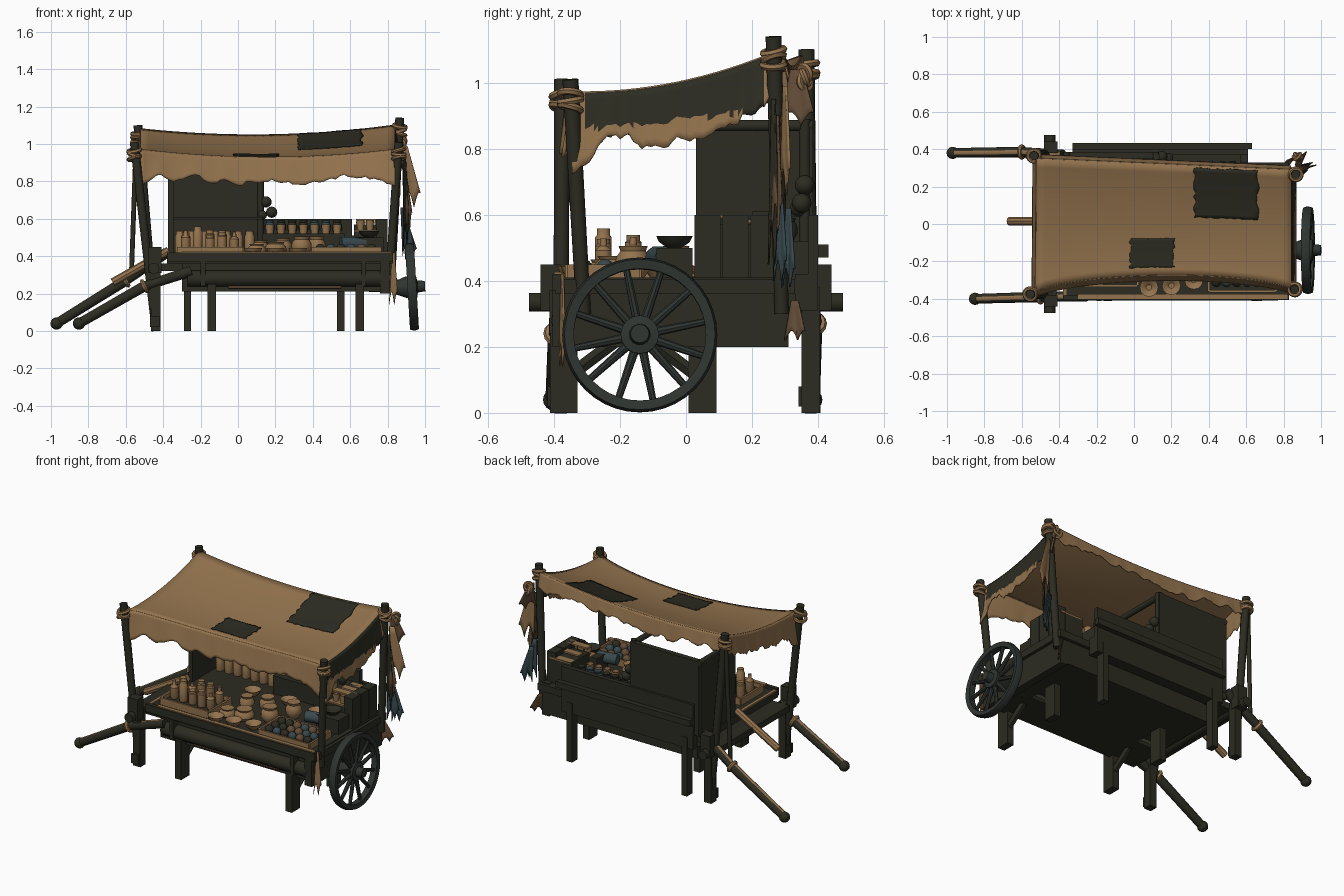
import bpy, math, random
from math import sin, cos, pi
from mathutils import Vector

random.seed(4)
old = bpy.data.objects.get("Cube")
if old:
    bpy.data.objects.remove(old)


def colour(name, r, g, b):
    m = bpy.data.materials.new(name)
    m.use_nodes = True
    m.diffuse_color = (r, g, b, 1)
    node = m.node_tree.nodes["Principled BSDF"]
    node.inputs["Base Color"].default_value = (r, g, b, 1)
    node.inputs["Roughness"].default_value = 0.9
    return m


DARK = colour("dark_wood", .025, .025, .016)
TAN = colour("tan_cloth", .29, .17, .075)
BLUE = colour("blue_cloth", .04, .066, .074)
RUST = colour("torn_brown", .12, .07, .037)
GREY = colour("weathered_wheel", .028, .035, .03)


def add(name, verts, faces, *mats):
    me = bpy.data.meshes.new(name)
    me.from_pydata([tuple(v) for v in verts], [], faces)
    for m in mats:
        me.materials.append(m)
    me.update()
    me.shade_smooth()
    me.set_sharp_from_angle(angle=math.radians(40))
    ob = bpy.data.objects.new(name, me)
    bpy.context.collection.objects.link(ob)
    return ob


def box(name, xs, ys, zs, mat):
    verts = [(x, y, z) for x in xs for y in ys for z in zs]
    faces = [(0, 1, 3, 2), (4, 6, 7, 5), (0, 4, 5, 1), (2, 3, 7, 6), (0, 2, 6, 4), (1, 5, 7, 3)]
    return add(name, verts, faces, mat)


def lathe(name, profile, loc, mat, axis=(0, 0, 1), n=12, closed=False):
    """Turn a (radius, height) profile about an axis through loc."""
    turn = Vector(axis).to_track_quat('Z', 'Y')
    verts = [Vector(loc) + turn @ Vector((r * cos(2 * pi * i / n), r * sin(2 * pi * i / n), h))
             for r, h in profile for i in range(n)]
    rows = len(profile)
    faces = []
    for k in range(rows if closed else rows - 1):
        a, b = k * n, (k + 1) % rows * n
        faces += [(a + i, a + (i + 1) % n, b + (i + 1) % n, b + i) for i in range(n)]
    if not closed:
        faces += [tuple(reversed(range(n))), tuple(range((rows - 1) * n, rows * n))]
    return add(name, verts, faces, mat)


def rod(name, p, q, r, mat, n=10, taper=1):
    p, q = Vector(p), Vector(q)
    return lathe(name, [(r, 0), (r * taper, (q - p).length)], p, mat, q - p, n)


def ball(name, loc, r, mat):
    arc = [(max(r * sin(pi * k / 8), r * .05), -r * cos(pi * k / 8)) for k in range(9)]
    return lathe(name, arc, loc, mat)


def ring(name, loc, r, t, mat, axis=(0, 0, 1)):
    loop = [(r + t * cos(pi * k / 3), t * sin(pi * k / 3)) for k in range(6)]
    return lathe(name, loop, loc, mat, axis, 14, True)


def sheet(name, f, nu, nv, mat, thick=.008, second=None, rule=None):
    """Grid of f(u, v) with thickness; faces meeting the rule take the second colour."""
    verts = [f(i / nu, j / nv) for j in range(nv + 1) for i in range(nu + 1)]
    w = nu + 1
    faces = [(j * w + i, j * w + i + 1, (j + 1) * w + i + 1, (j + 1) * w + i)
             for j in range(nv) for i in range(nu)]
    ob = add(name, verts, faces, mat, second or mat)
    if rule:
        for p in ob.data.polygons:
            p.material_index = int(rule(p.center))
    mod = ob.modifiers.new("thickness", 'SOLIDIFY')
    mod.thickness = thick
    mod.offset = 0
    return ob


# Canopy: a slung sheet between four corner points
FR, FL = Vector((-.525, -.36, .97)), Vector((.84, -.345, .97))
BR, BL = Vector((-.52, .35, 1.08)), Vector((.84, .29, 1.1))


def canopy(u, v):
    p = FR.lerp(FL, u).lerp(BR.lerp(BL, u), v)
    across, along = 4 * u * (1 - u), 4 * v * (1 - v)
    p.z -= .042 * across + .036 * along
    p.y += .08 * max(across, 0) ** .7 * (1 - v) ** 2
    return p


sheet("canopy_top", canopy, 30, 16, TAN)


def flap(name, edge, out, depth, n=60, second=None, rule=None):
    drop, value = [], 0
    for i in range(n + 1):
        value = .7 * value + random.uniform(-.014, .014)
        drop.append(depth(i / n) + value + .006 * sin(i * .9))

    def f(u, v):
        return edge(u) + Vector(out) * v + Vector((0, 0, -drop[round(u * n)] * v))
    sheet(name, f, n, 8, TAN, .006, second, rule)


flap("canopy_front_flap", lambda u: canopy(u, 0), (0, -.03, 0),
     lambda u: .13 + .08 * (2 * u - 1) ** 8)
flap("canopy_back_flap", lambda u: canopy(u, 1), (0, .02, 0), lambda u: .09)
flap("canopy_left_flap", lambda u: canopy(1, u), (.025, 0, 0),
     lambda u: .12 + .14 * max(0, 1 - 6 * u) + .05 * sin(pi * u), 48, DARK,
     lambda c: -.31 < c.y < .24 and c.z > .89 + .1 * c.y)
flap("canopy_right_flap", lambda u: canopy(0, u), (-.02, 0, 0),
     lambda u: .12 + .1 * max(0, 1 - 5 * u), 48)


# Sewn patches lying on the canopy
def patch(name, us, vs):
    def f(a, b):
        jitter = random.uniform(-.006, .006)
        u, v = us[0] + (us[1] - us[0]) * a, vs[0] + (vs[1] - vs[0]) * b
        return canopy(u + jitter * (a in (0, 1)), v + jitter * (b in (0, 1))) + Vector((0, 0, .007))
    sheet(name, f, 16, 14, DARK, .005)


patch("large_patch", (.62, .87), (.56, .98))
patch("small_patch", (.37, .54), (.08, .36))

# Corner posts with rope bindings
posts = {"front_right": ((-.44, -.38, 0), (-.555, -.375, 1.01)),
         "front_left": ((.81, -.31, .3), (.86, -.35, 1.01)),
         "back_right": ((-.44, .38, 0), (-.535, .365, 1.1)),
         "back_left": ((.82, .29, .3), (.865, .265, 1.14))}
for name, (foot, top) in posts.items():
    rod(name + "_post", foot, top, .022, DARK, 10, 1.1)
    for k in range(3):
        tilt = (random.uniform(-.3, .3), random.uniform(-.3, .3), 1)
        ring(name + "_rope", Vector(top) - Vector((0, 0, .045 + .02 * k)), .032, .011, TAN, tilt)
rod("slim_pole", (-.57, .36, .3), (-.545, .37, 1), .013, DARK)
for side in (-1, 1):
    y = .38 * side
    box("post_foot", (-.465, -.415), (y - .025, y + .028), (0, .36), DARK)
    box("foot_bracket", (-.47, -.42), (y - .04, y - .025), (.02, .08), DARK)
    box("axle_block", (-.48, -.41), sorted((side * .38, side * .44)), (.31, .45), DARK)
rod("cross_bar", (-.45, -.475, .335), (-.45, .475, .335), .03, DARK)

# Cart body
box("body", (-.3, .78), (-.36, .31), (.21, .37), DARK)
box("body_end_panel", (.76, .81), (-.405, .31), (.2, .41), DARK)
box("counter", (-.38, .83), (-.395, .33), (.36, .405), DARK)
box("counter_front_rim", (-.38, .83), (-.405, -.38), (.37, .42), DARK)
box("counter_rim_edge", (-.3, .82), (-.4, -.375), (.42, .426), TAN)
box("counter_end_edge", (-.38, -.36), (-.38, .02), (.405, .412), TAN)
box("lower_tray", (-.5, -.26), (-.34, .36), (.32, .36), DARK)
rod("cloth_roll", (-.27, -.365, .28), (.77, -.365, .28), .045, DARK)
rod("cloth_roll_trim", (-.05, -.375, .235), (.55, -.375, .235), .008, RUST)
for x in (-.2, .66):
    box("front_strap", (x, x + .025), (-.413, -.35), (.24, .37), DARK)

# Legs with inward braces under the body
for x in (-.14, .65):
    for y, inward in ((-.37, 1), (.05, -1)):
        box("leg", (x - .023, x + .023), (y - .042, y + .042), (0, .25), DARK)
        rod("leg_brace", (x, y, .1), (x, y + inward * .16, .22), .022, DARK, 6)
for x in (-.27, .55):
    box("back_leg", (x - .02, x + .02), (.35, .405), (0, .38), DARK)

# Back boards and tall cabinet
box("back_board", (-.33, .61), (.33, .4), (.31, .42), DARK)
box("back_upper_board", (-.33, .61), (.37, .4), (.42, .6), DARK)
box("back_beam", (-.33, .63), (.4, .432), (.47, .51), DARK)
box("tall_back", (-.36, .13), (.35, .385), (.4, .88), DARK)
box("tall_side", (-.375, -.345), (.03, .38), (.36, .88), DARK)
box("inner_shelf", (-.35, .13), (.2, .36), (.595, .61), DARK)
rod("cabinet_top_beam", (.115, .03, .87), (.115, .385, .87), .018, DARK)
rod("cabinet_corner_post", (.12, .36, .4), (.12, .36, .89), .018, DARK)
rod("side_top_beam", (-.36, .03, .87), (-.36, .385, .87), .018, DARK)
box("cup_shelf", (.13, .57), (.17, .37), (.405, .52), DARK)
for x, y, z, r in ((.15, .36, .69, .03), (.18, .35, .635, .03), (.13, .34, .62, .025)):
    ball("hanging_gourd", (x, y, z), r, DARK)

# Upright crate at the left end
for k in range(3):
    y = .025 + .085 * k
    box("crate_board", (.74, .8), (y, y + .08), (.4, .6), DARK)
    box("crate_slat", (.63, .78), (y + .04, y + .085), (.59 - .015 * k, .6 - .015 * k), TAN)
box("crate_body", (.62, .75), (.1, .28), (.4, .57), DARK)
box("crate_plate", (.62, .79), (.03, .1), (.53, .54), TAN)

# Spoked wheel, leaning slightly
lean = Vector((1, 0, .06)).normalized()
hub = Vector((.93, -.14, .236))
lathe("wheel_rim", [(.2, -.02), (.228, -.024), (.235, 0), (.228, .024), (.2, .02)],
      hub, GREY, lean, 40, True)
lathe("wheel_hub", [(.035, -.09), (.058, -.03), (.058, .025), (.032, .03), (.028, .07)],
      hub, GREY, lean, 16)
frame = lean.to_track_quat('Z', 'Y')
for k in range(12):
    a = pi * k / 6 + .2
    d = frame @ Vector((cos(a), sin(a), 0))
    rod("wheel_spoke", hub + d * .04, hub + d * .21, .014, GREY, 8, .75)
rod("axle", (.7, -.14, .236), (.9, -.14, .236), .03, DARK)

# Pull handles with worn tops and knobs
for name, path in (("front_handle", ((-.25, -.385, .32), (-.5, -.39, .24), (-.85, -.4, .04))),
                   ("back_handle", ((-.38, .37, .42), (-.6, .385, .27), (-.97, .38, .04)))):
    for p, q in zip(path, path[1:]):
        arm = rod(name, p, q, .028, DARK, 16, .92)
        arm.data.materials.append(TAN)
        for face in arm.data.polygons:
            face.material_index = int(face.normal.z > .8)
    ball(name + "_knob", path[-1], .033, DARK)
    ring(name + "_rope", path[1], .03, .012, TAN, (1, 0, .5))
rod("middle_shaft", (-.37, .015, .43), (-.67, .015, .26), .022, TAN, 8)


# Hanging torn cloth by the left posts
def rag(name, mat, top, length, wide_x, wide_y, sway=.03):
    def f(u, v):
        spread = (u - .5) * (.5 + v)
        fall = length * v * (1 - .25 * abs(sin(5 * u)))
        return Vector(top) + Vector((sway * v + wide_x * spread, wide_y * spread, -fall))
    sheet(name, f, 8, 6, mat, .006)


rag("torn_cloth", RUST, (.87, .335, 1.04), .17, .03, .07)
rag("tan_strip", TAN, (.89, .3, .99), .33, .06, .02, .04)
rag("rust_strip", RUST, (.885, .275, .9), .35, .02, .02)
rag("dark_strip", DARK, (.89, .265, .95), .5, .02, .02, .01)
rag("blue_strip", BLUE, (.88, .285, .66), .26, .04, .025)
rag("blue_strip_outer", BLUE, (.885, .31, .62), .24, .04, .025, .04)
rag("low_rag", RUST, (.81, .33, .34), .12, .03, .04)
rag("front_rag", TAN, (.83, -.375, .42), .28, .03, .01, 0)
for k in range(3):
    ring("left_post_knot", (.875, .36, 1.03 - .015 * k), .022, .01, TAN, (k - 1, 1, .4))

# Goods on the counter
BOTTLE = ((.8, 0), (1, .1), (1, .65), (.45, .78), (.4, 1))
JAR = ((.9, 0), (1, .1), (1, .8), (.8, .85), (.8, 1))
POT = ((.55, 0), (1, .35), (.95, .65), (.7, .85), (.8, 1), (.6, .97), (.2, .99))
BOWL = ((.4, 0), (.85, .5), (1, 1), (.88, .95), (.3, .3))
CUP = ((.8, 0), (1, 1), (.85, 1), (.7, .15))


def ware(name, shape, x, y, z, r, h, mat):
    lathe(name, [(a * r, b * h) for a, b in shape], (x, y, z), mat)


def tray(name, xs, ys, z, mat):
    box(name, xs, ys, (z, z + .02), DARK)
    for y in ys:
        box(name + "_side", xs, (y - .006, y + .006), (z, z + .045), mat)
    for x in xs:
        box(name + "_end", (x - .006, x + .006), ys, (z, z + .045), mat)


tray("bottle_tray", (-.32, .02), (-.33, -.1), .405, TAN)
for i in range(5):
    for j in range(2):
        ware("bottle", random.choice((BOTTLE, JAR)), -.28 + .065 * i, -.25 + .09 * j, .425, .025,
             random.uniform(.08, .14), TAN)
for x, y, r, h in ((.1, -.25, .05, .06), (.2, -.22, .06, .07), (.12, -.08, .045, .08),
                   (.34, -.16, .055, .1), (.24, -.04, .05, .09), (.42, -.03, .05, .1)):
    ware("pot", POT, x, y, .405, r, h, TAN)
for x, y in ((.08, -.34), (.2, -.33), (.32, -.3), (.52, .06), (.3, .09), (.05, .08)):
    ware("bowl", BOWL, x, y, .405, .05, .04, TAN)
tray("front_tray", (.4, .76), (-.36, -.14), .405, TAN)
for i in range(6):
    for j in range(3):
        ball("produce", (.44 + .055 * i, -.31 + .065 * j, .44), .026,
             random.choice((DARK, DARK, BLUE, RUST)))
rod("blue_bundle", (.55, -.09, .47), (.68, -.06, .47), .035, BLUE)
box("dark_stand", (.62, .78), (-.09, .02), (.405, .5), DARK)
ware("dark_dish", BOWL, .7, -.035, .5, .055, .035, DARK)
for i in range(7):
    ware("shelf_cup", CUP, .17 + .06 * i, .22, .52, .024, .05, TAN)
    ware("back_jar", POT, .17 + .06 * i, .31, .52, .028, .07, random.choice((BLUE, DARK)))
    ware("cabinet_jar", JAR, -.31 + .062 * i, .26, .405, .026, .13, TAN)
for i in range(3):
    ware("crate_cup", CUP, .655 + .05 * i, .065, .54, .022, .05, TAN)
